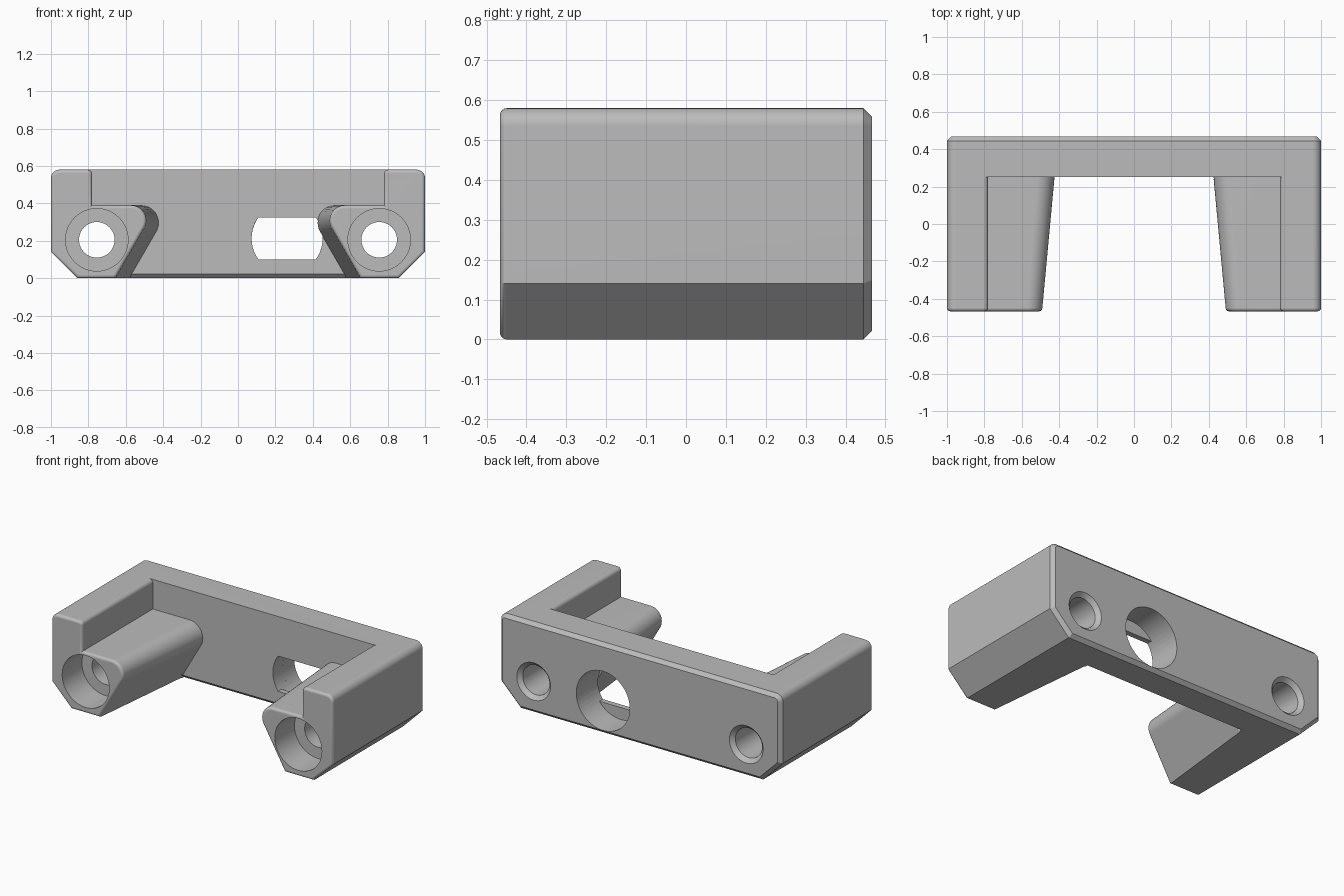
import bpy, bmesh, math
from mathutils import Vector

cube = bpy.data.objects.get("Cube")
if cube:
    bpy.data.objects.remove(cube, do_unlink=True)

FRONT, BACK, TOP = -0.467, 0.467, 0.58
WALL, ARM, LEDGE = 0.25, 0.78, 0.39   # wall front, arm inner side, boss top
ROUND, CHAMFER = 0.018, 0.022

grey = bpy.data.materials.new("Light grey")
grey.use_nodes = True
grey.diffuse_color = (0.5, 0.5, 0.5, 1)
grey.node_tree.nodes["Principled BSDF"].inputs["Base Color"].default_value = (0.5, 0.5, 0.5, 1)


def arc(cx, cz, r, start, end, steps=8):
    angles = [math.radians(start + (end - start) * i / steps) for i in range(steps + 1)]
    return [Vector((cx + r * math.cos(a), cz + r * math.sin(a))) for a in angles]


def mirrored(half):
    """Close a right-hand half outline, listed bottom to top."""
    return half + [Vector((-p.x, p.y)) for p in reversed(half)]


def offset(pts, d):
    """Move a counter-clockwise outline outwards by d."""
    out = []
    for i, p in enumerate(pts):
        e1 = (p - pts[i - 1]).normalized()
        e2 = (pts[(i + 1) % len(pts)] - p).normalized()
        n1, n2 = Vector((e1.y, -e1.x)), Vector((e2.y, -e2.x))
        out.append(p + (n1 + n2) * d / (1 + n1.dot(n2)))
    return out


def loft(name, sections):
    """Skin a solid through (y, outline) sections."""
    bm = bmesh.new()
    rings = [[bm.verts.new((p.x, y, p.y)) for p in pts] for y, pts in sections]
    n = len(rings[0])
    for a, b in zip(rings, rings[1:]):
        for i in range(n):
            j = (i + 1) % n
            bm.faces.new((a[i], a[j], b[j], b[i]))
    bm.faces.new(rings[0])
    bm.faces.new(rings[-1])
    bmesh.ops.recalc_face_normals(bm, faces=bm.faces)
    mesh = bpy.data.meshes.new(name)
    bm.to_mesh(mesh)
    bm.free()
    mesh.materials.append(grey)
    obj = bpy.data.objects.new(name, mesh)
    bpy.context.collection.objects.link(obj)
    return obj


def rounding():
    """(y, inset) pairs for the rounded front edge."""
    for deg in (0, 22.5, 45, 67.5, 90):
        a = math.radians(deg)
        yield FRONT + ROUND * (1 - math.cos(a)), ROUND * (1 - math.sin(a))


# Main block with rounded front edges and chamfered back edges
outline = mirrored([Vector((0.86, 0)), Vector((1, 0.14))] + arc(0.955, TOP - 0.045, 0.045, 0, 90))
sections = [(y, offset(outline, -d)) for y, d in rounding()]
sections += [(BACK - CHAMFER, outline), (BACK, offset(outline, -CHAMFER))]
bracket = loft("mounting_bracket", sections)


# Pocket between the arms, shaped around the two tapering bosses
def pocket(corner, tip):
    """corner: x where slant meets the boss top; tip: innermost boss x."""
    slope = math.tan(math.radians(30))
    r = (tip - corner) / (math.sqrt(3) - 1)
    half = [Vector((corner + slope * (LEDGE + 0.1), -0.1))]
    half += arc(corner + math.sqrt(3) * r, LEDGE - r, r, 210, 90, 12)
    half += [Vector((ARM, LEDGE))]
    half += arc(ARM + 0.025, TOP - 0.025, 0.025, 180, 90, 5)
    half += [Vector((ARM + 0.025, 0.7))]
    return mirrored(half)


near, far = pocket(0.43, 0.49), pocket(0.356, 0.425)
sections = [(FRONT - 0.05, offset(near, ROUND))]
sections += [(y, offset(near, d)) for y, d in rounding()] + [(WALL, far)]
cutters = [loft("pocket_cutter", sections)]

# Chamfer along the lower front edge of the wall
wedge = [[Vector((x, z)) for x, z in ((-0.575, -0.01), (0.575, -0.01), (0.575, top), (-0.575, top))]
         for top in (0.032, -0.009)]
cutters.append(loft("edge_cutter", [(WALL - 0.01, wedge[0]), (WALL + 0.031, wedge[1])]))


def circle(x, z, r):
    return arc(x, z, r, 0, 360, 48)[:-1]


# Screw bores: wide front recess, through hole, countersunk back
for side in (-1, 1):
    steps = ((FRONT - 0.05, 0.167), (-0.267, 0.167), (-0.267, 0.095),
             (BACK - 0.025, 0.095), (BACK, 0.12), (BACK + 0.03, 0.12))
    cutters.append(loft("bore_cutter", [(y, circle(side * 0.755, 0.205, r)) for y, r in steps]))

# Connector opening: round from the back, flattened at the front lip
HX, HZ, HR, FLAT = 0.2625, 0.2125, 0.19, 0.113
round_hole = circle(HX, HZ, HR)
a = math.degrees(math.asin(FLAT / HR))
flat_hole = arc(HX, HZ, HR, -a, a, 16) + arc(HX, HZ, HR, 180 - a, 180 + a, 16)
cutters.append(loft("round_hole_cutter", [(WALL + 0.035, round_hole), (BACK + 0.05, round_hole)]))
cutters.append(loft("flat_hole_cutter", [(WALL - 0.01, flat_hole), (WALL + 0.1, flat_hole)]))

# Apply the cuts
bpy.ops.object.select_all(action='DESELECT')
bpy.context.view_layer.objects.active = bracket
bracket.select_set(True)
for cutter in cutters:
    cutter.hide_render = True
    mod = bracket.modifiers.new("cut", 'BOOLEAN')
    mod.operation, mod.solver, mod.object = 'DIFFERENCE', 'EXACT', cutter
    bpy.ops.object.modifier_apply(modifier=mod.name)
for cutter in cutters:
    bpy.data.objects.remove(cutter, do_unlink=True)

# Smooth fillets, crisp edges
bpy.ops.object.shade_smooth_by_angle(angle=math.radians(28))
weighted = bracket.modifiers.new("even_shading", 'WEIGHTED_NORMAL')
weighted.keep_sharp = True
